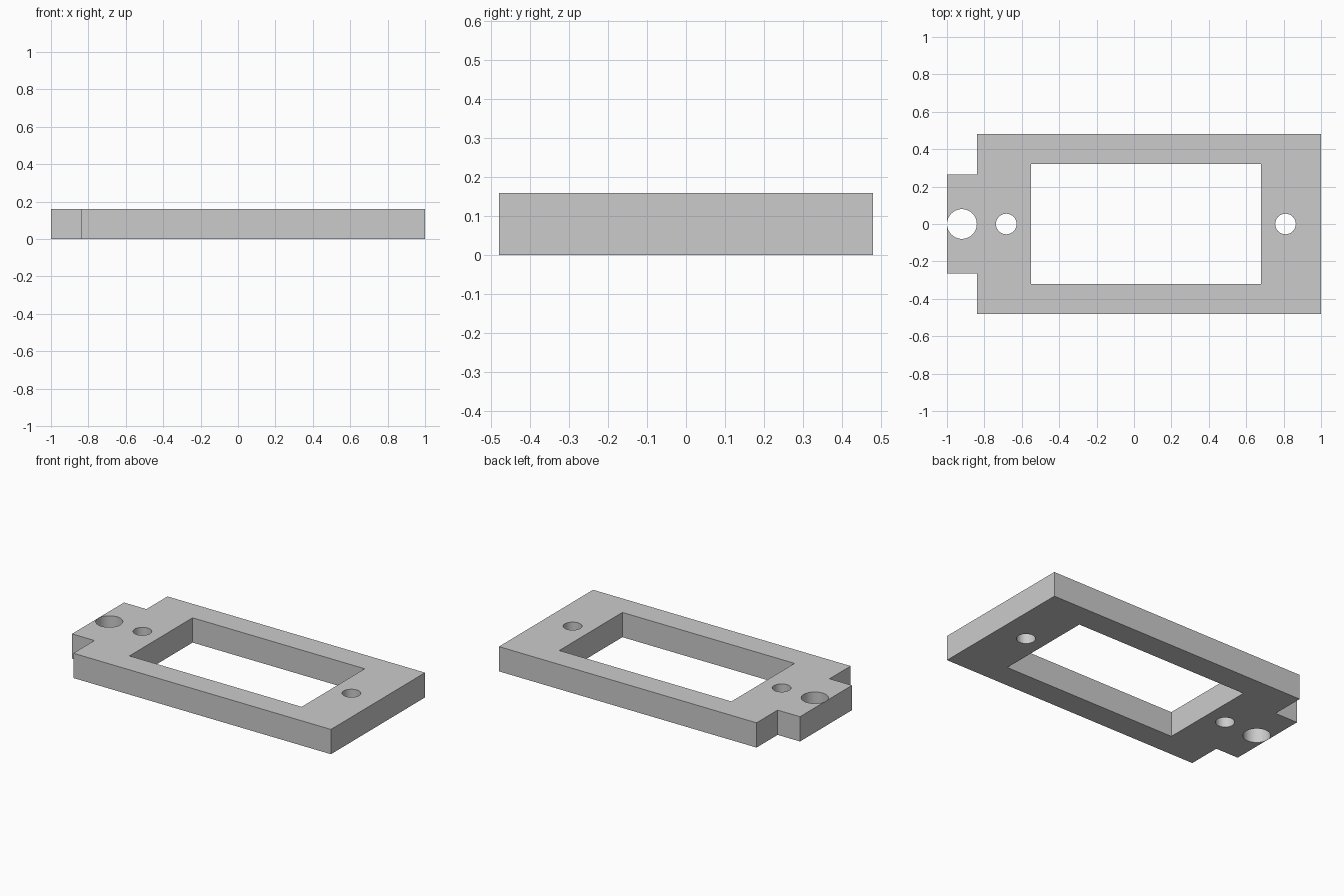
import bpy
from math import cos, sin, tau

cube = bpy.data.objects.get("Cube")
if cube:
    bpy.data.objects.remove(cube, do_unlink=True)

THICK = 0.16


def rectangle(x0, x1, y0, y1):
    return [(x0, y0), (x1, y0), (x1, y1), (x0, y1)]


def circle(x, y, r, n=48):
    return [(x + r * cos(tau * i / n), y + r * sin(tau * i / n)) for i in range(n)]


# Outer outline: wide plate with a narrower tab at the right end
half = [(1, 0.48), (-0.84, 0.48), (-0.84, 0.265), (-1, 0.265)]
outline = half + [(x, -y) for x, y in reversed(half)]

# Rectangular window, two screw holes, and the cable hole in the tab
loops = [
    outline,
    rectangle(-0.55, 0.68, -0.322, 0.322),
    circle(-0.683, 0, 0.055),
    circle(0.81, 0, 0.055),
    circle(-0.92, 0, 0.0795),
]

# Filled flat profile, extruded to the plate thickness
curve = bpy.data.curves.new("plate_profile", "CURVE")
curve.dimensions = "2D"
curve.fill_mode = "BOTH"
curve.extrude = THICK / 2
for loop in loops:
    spline = curve.splines.new("POLY")
    spline.points.add(len(loop) - 1)
    for point, (x, y) in zip(spline.points, loop):
        point.co = (x, y, 0, 1)
    spline.use_cyclic_u = True

plate = bpy.data.objects.new("mounting_plate", curve)
plate.location.z = THICK / 2
bpy.context.collection.objects.link(plate)

# Plain grey material
grey = bpy.data.materials.new("plain_grey")
grey.use_nodes = True
colour = (0.6, 0.6, 0.6, 1)
grey.diffuse_color = colour
grey.node_tree.nodes["Principled BSDF"].inputs["Base Color"].default_value = colour
curve.materials.append(grey)

# Convert to a mesh, weld the caps to the walls, and smooth only the round holes
bpy.ops.object.select_all(action="DESELECT")
plate.select_set(True)
bpy.context.view_layer.objects.active = plate
bpy.ops.object.convert(target="MESH")
bpy.ops.object.mode_set(mode="EDIT")
bpy.ops.mesh.select_all(action="SELECT")
bpy.ops.mesh.remove_doubles(threshold=0.0001)
bpy.ops.mesh.normals_make_consistent(inside=False)
bpy.ops.object.mode_set(mode="OBJECT")
bpy.ops.object.shade_smooth_by_angle()
